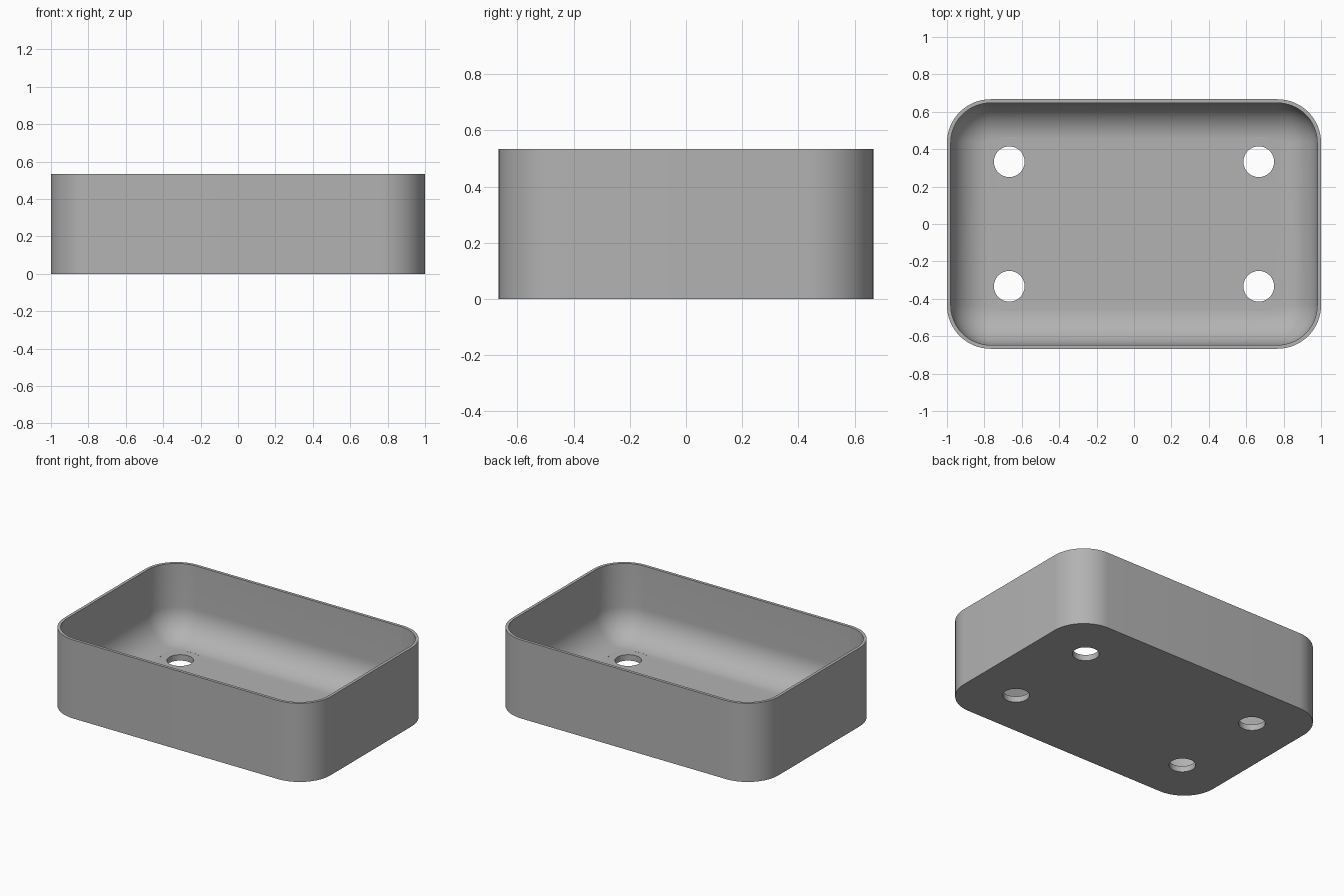
import bpy, bmesh, math

cube = bpy.data.objects.get("Cube")
if cube:
    bpy.data.objects.remove(cube, do_unlink=True)

HALF_X, HALF_Y, HEIGHT = 1.0, 0.667, 0.533
CORNER, WALL, FLOOR, FILLET = 0.233, 0.02, 0.04, 0.2
STEPS = 16

grey = bpy.data.materials.new("grey")
grey.use_nodes = True
colour = (0.45, 0.45, 0.45, 1)
grey.diffuse_color = colour
grey.node_tree.nodes["Principled BSDF"].inputs["Base Color"].default_value = colour


def rounded_ring(bm, inset, z):
    """Rounded rectangle, shrunk by inset, at height z."""
    radius = CORNER - inset
    verts = []
    for corner, (sx, sy) in enumerate([(1, 1), (-1, 1), (-1, -1), (1, -1)]):
        for i in range(STEPS + 1):
            a = (corner + i / STEPS) * math.pi / 2
            verts.append(bm.verts.new((sx * (HALF_X - CORNER) + radius * math.cos(a),
                                       sy * (HALF_Y - CORNER) + radius * math.sin(a), z)))
    return verts


# Tray: outer wall, rim, inner wall and filleted floor
levels = [(0, 0), (0, HEIGHT), (WALL, HEIGHT)]
for i in range(STEPS + 1):
    a = i / STEPS * math.pi / 2
    levels.append((WALL + FILLET * (1 - math.cos(a)), FLOOR + FILLET * (1 - math.sin(a))))

bm = bmesh.new()
rings = [rounded_ring(bm, inset, z) for inset, z in levels]
for lower, upper in zip(rings, rings[1:]):
    for i in range(len(lower)):
        j = (i + 1) % len(lower)
        bm.faces.new((lower[i], lower[j], upper[j], upper[i]))
bm.faces.new(rings[0][::-1])
bm.faces.new(rings[-1])
bmesh.ops.recalc_face_normals(bm, faces=bm.faces)
mesh = bpy.data.meshes.new("tray")
bm.to_mesh(mesh)
bm.free()
tray = bpy.data.objects.new("tray", mesh)
bpy.context.collection.objects.link(tray)
mesh.materials.append(grey)


def cut_cylinder(name, radius, x, y, bottom, top):
    """Cut a vertical round hole in the tray."""
    bpy.ops.mesh.primitive_cylinder_add(vertices=64, radius=radius, depth=top - bottom,
                                        location=(x, y, (bottom + top) / 2))
    cutter = bpy.context.object
    cutter.name = name
    cutter.hide_render = True
    cutter.data.materials.append(grey)
    bpy.context.view_layer.objects.active = tray
    mod = tray.modifiers.new(name, 'BOOLEAN')
    mod.operation = 'DIFFERENCE'
    mod.solver = 'EXACT'
    mod.object = cutter
    bpy.ops.object.modifier_apply(modifier=name)
    bpy.data.objects.remove(cutter, do_unlink=True)


# Four drain holes, each with a shallow seat trimmed into the fillet
for x in (-0.667, 0.667):
    for y in (-0.333, 0.333):
        cut_cylinder("seat_cutter", 0.133, x, y, FLOOR + 0.0002, FLOOR + 0.05)
        cut_cylinder("hole_cutter", 0.082, x, y, -0.1, FLOOR + 0.1)

bpy.ops.object.select_all(action='DESELECT')
tray.select_set(True)
bpy.context.view_layer.objects.active = tray
bpy.ops.object.shade_smooth_by_angle(angle=math.radians(30))
